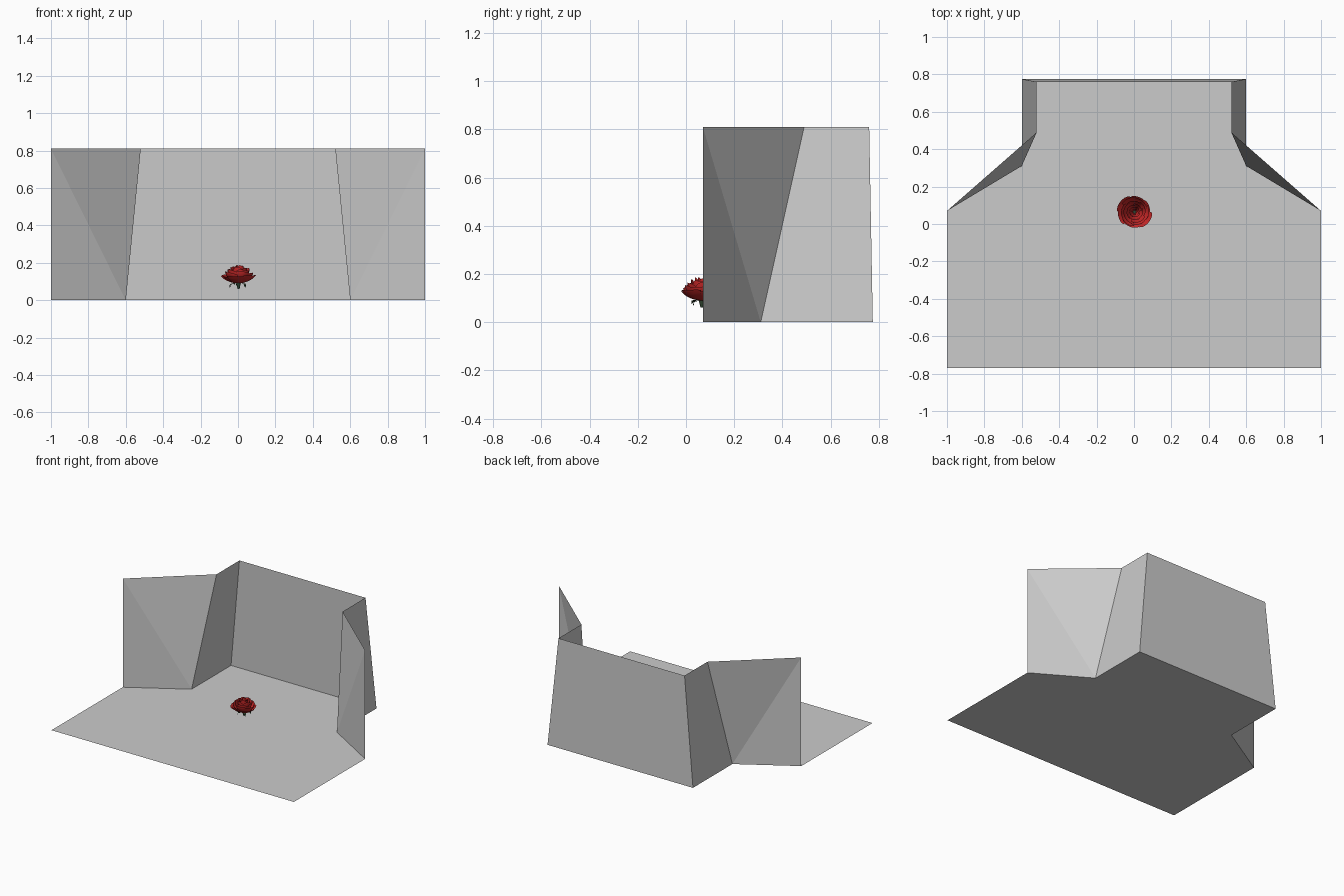
import bpy, math, random
from mathutils import Vector

if "Cube" in bpy.data.objects:
    bpy.data.objects.remove(bpy.data.objects["Cube"])

random.seed(4)


def material(name, color):
    m = bpy.data.materials.new(name)
    m.diffuse_color = (*color, 1)
    m.use_nodes = True
    m.node_tree.nodes["Principled BSDF"].inputs["Base Color"].default_value = m.diffuse_color
    return m


def mesh_object(name, verts, faces, mat=None, smooth=False):
    me = bpy.data.meshes.new(name)
    me.from_pydata(verts, [], faces)
    me.update()
    ob = bpy.data.objects.new(name, me)
    bpy.context.collection.objects.link(ob)
    if mat:
        me.materials.append(mat)
    for p in me.polygons:
        p.use_smooth = smooth
    return ob


H = 0.81

# Floor: stage outline with a narrower alcove at the back
half = [(1, -0.77), (1, 0.07), (0.6, 0.31), (0.6, 0.775)]
outline = half + [(-x, y) for x, y in reversed(half)]
mesh_object("floor", [(x, y, 0) for x, y in outline], [list(range(len(outline)))])

# Back wall, leaning slightly inward
mesh_object("back_wall", [(-0.6, 0.775, 0), (0.6, 0.775, 0),
                          (0.52, 0.76, H), (-0.52, 0.76, H)], [(0, 1, 2, 3)])

# Slanted alcove sides and angled front wings, mirrored left and right
for side, s in (("right", 1), ("left", -1)):
    order = (0, 1, 2, 3) if s > 0 else (3, 2, 1, 0)
    mesh_object(side + "_alcove_wall",
                [(s * 0.6, 0.775, 0), (s * 0.6, 0.31, 0),
                 (s * 0.52, 0.49, H), (s * 0.52, 0.76, H)], [order])
    # wing is split along its diagonal because it is twisted
    tris = [(0, 1, 2), (0, 2, 3)]
    if s < 0:
        tris = [t[::-1] for t in tris]
    mesh_object(side + "_wing_wall",
                [(s * 0.6, 0.31, 0), (s, 0.07, 0), (s, 0.07, H),
                 (s * 0.52, 0.49, H)], tris)

# Rose
red = material("petal_red", (0.55, 0.02, 0.02))
green = material("sepal_green", (0.03, 0.06, 0.03))
CENTRE = Vector((0.003, 0.065, 0))


def petal_ring(name, count, radius, z0, z1, spread, curl, phase, mat, pointed=False):
    """Ring of cupped petals running from the base centre out to their rims."""
    verts, faces = [], []
    nu, nv = 8, 7
    for k in range(count):
        a = phase + 2 * math.pi * k / count + random.uniform(-0.12, 0.12)
        R = radius * random.uniform(0.9, 1.06)
        top = z1 + random.uniform(-0.006, 0.004)
        start = len(verts)
        for j in range(nv + 1):
            v = j / nv
            for i in range(nu + 1):
                u = 2 * i / nu - 1
                w = (1 - v) if pointed else 1
                edge = 0 if pointed else 0.22 * abs(u) ** 3 * v
                t = v - edge
                r = 0.006 + (R - 0.006) * math.sin(t * math.pi / 2) ** 0.8
                r += 0.003 * u * v
                z = z0 + (top - z0) * t ** 1.3 - curl * max(0, t - 0.75) * 4
                z += 0.003 * math.sin(3 * u + k) * v
                ang = a + u * spread * w
                verts.append(CENTRE + Vector((r * math.cos(ang), r * math.sin(ang), z)))
        for j in range(nv):
            for i in range(nu):
                p = start + j * (nu + 1) + i
                faces.append((p, p + 1, p + nu + 2, p + nu + 1))
    return mesh_object(name, verts, faces, mat, True)


# Petals from the outside in
petal_ring("outer_petals", 6, 0.091, 0.09, 0.145, 0.62, 0.012, 0.3, red)
petal_ring("second_petals", 6, 0.078, 0.09, 0.158, 0.65, 0.006, 0.85, red)
petal_ring("third_petals", 5, 0.060, 0.09, 0.172, 0.75, 0.004, 0.2, red)
petal_ring("fourth_petals", 5, 0.043, 0.09, 0.179, 0.8, 0.0, 0.9, red)
petal_ring("inner_petals", 4, 0.028, 0.09, 0.182, 0.95, 0.0, 0.4, red)
petal_ring("bud_petals", 3, 0.014, 0.09, 0.183, 1.1, 0.0, 0.0, red)

# Sepals and short cut stem
petal_ring("sepals", 5, 0.05, 0.09, 0.088, 0.5, 0.012, 0.5, green, True)
bpy.ops.mesh.primitive_cone_add(vertices=12, radius1=0.005, radius2=0.013, depth=0.035,
                                location=CENTRE + Vector((0, 0, 0.078)))
stem = bpy.context.object
stem.name = "stem_base"
stem.data.materials.append(green)
bpy.ops.object.shade_smooth_by_angle()
